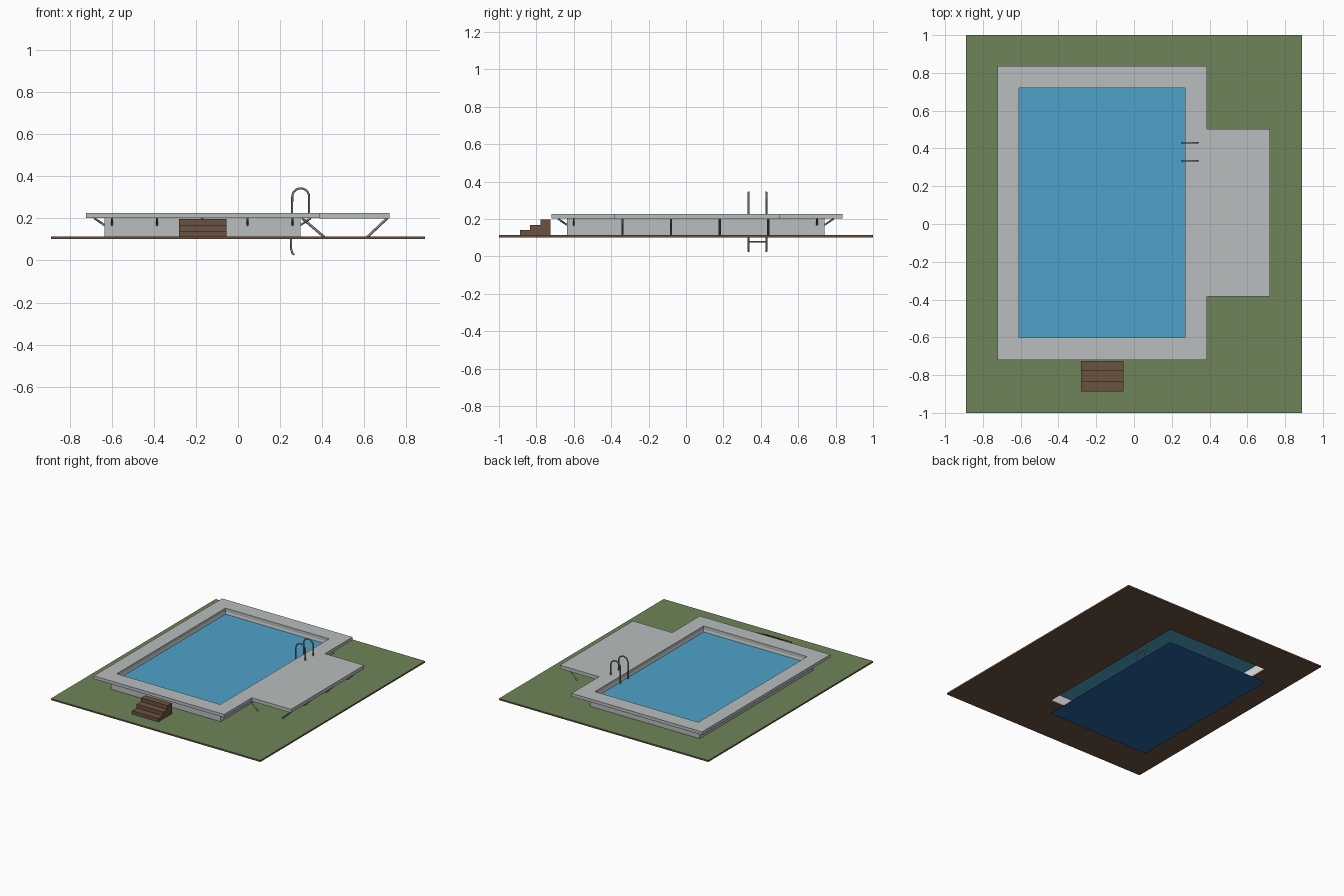
import bpy
import bmesh
from math import cos, pi, sin
from mathutils import Vector

if "Cube" in bpy.data.objects:
    bpy.data.objects.remove(bpy.data.objects["Cube"])


def material(name, r, g, b):
    """Flat material from display values, stored as linear."""
    col = [(c / 255) ** 2.2 for c in (r, g, b)] + [1]
    m = bpy.data.materials.new(name)
    m.use_nodes = True
    m.diffuse_color = col
    m.node_tree.nodes["Principled BSDF"].inputs["Base Color"].default_value = col
    return m


GRASS = material("grass green", 110, 131, 90)
EARTH = material("earth brown", 106, 83, 66)
STONE = material("deck grey", 184, 188, 189)
LINER = material("liner white", 225, 226, 226)
WATER = material("water blue", 78, 161, 200)
FLOOR = material("pool floor blue", 42, 100, 158)
METAL = material("metal grey", 135, 137, 138)


def finish(name, bm, *mats):
    bmesh.ops.recalc_face_normals(bm, faces=bm.faces)
    me = bpy.data.meshes.new(name)
    bm.to_mesh(me)
    bm.free()
    for m in mats:
        me.materials.append(m)
    ob = bpy.data.objects.new(name, me)
    bpy.context.collection.objects.link(ob)
    return ob


def corners(rect):
    x0, x1, y0, y1 = rect
    return [(x0, y0), (x1, y0), (x1, y1), (x0, y1)]


def ring(name, outer, inner, z0, z1, *mats):
    """Rectangular frame with a rectangular opening."""
    bm = bmesh.new()
    loops = [[bm.verts.new((x, y, z)) for x, y in corners(r)]
             for r, z in ((outer, z0), (outer, z1), (inner, z1), (inner, z0))]
    for k in range(4):
        a, b = loops[k], loops[(k + 1) % 4]
        for i in range(4):
            j = (i + 1) % 4
            bm.faces.new((a[i], a[j], b[j], b[i]))
    return finish(name, bm, *mats)


def prism(name, points, axis, depth, mat):
    """Extrude a flat outline along an axis; no depth leaves a sheet."""
    bm = bmesh.new()
    face = bm.faces.new([bm.verts.new(p) for p in points])
    if depth:
        ext = bmesh.ops.extrude_face_region(bm, geom=[face], use_keep_orig=True)
        moved = [g for g in ext["geom"] if isinstance(g, bmesh.types.BMVert)]
        bmesh.ops.translate(bm, verts=moved, vec=Vector(axis) * depth)
    return finish(name, bm, mat)


def slab(name, rect, z0, z1, mat):
    return prism(name, [(x, y, z0) for x, y in corners(rect)], (0, 0, 1), z1 - z0, mat)


def tube(name, path, radius, mat, res=2):
    """Round bar along a path, stored as a mesh."""
    cu = bpy.data.curves.new(name, "CURVE")
    cu.dimensions = "3D"
    cu.bevel_depth = radius
    cu.bevel_resolution = res
    cu.use_fill_caps = True
    sp = cu.splines.new("POLY")
    sp.points.add(len(path) - 1)
    for p, co in zip(sp.points, path):
        p.co = (*co, 1)
    tmp = bpy.data.objects.new(name + "_curve", cu)
    bpy.context.collection.objects.link(tmp)
    bpy.context.view_layer.update()
    dg = bpy.context.evaluated_depsgraph_get()
    me = bpy.data.meshes.new_from_object(tmp.evaluated_get(dg))
    bpy.data.objects.remove(tmp)
    me.materials.clear()
    me.materials.append(mat)
    ob = bpy.data.objects.new(name, me)
    bpy.context.collection.objects.link(ob)
    for p in me.polygons:
        p.use_smooth = len(p.vertices) == 4
    return ob


POOL = (-0.61, 0.27, -0.60, 0.72)
WALL = (-0.635, 0.297, -0.635, 0.74)
GROUND_TOP, DECK_BOTTOM, DECK_TOP = 0.114, 0.202, 0.226

# Lawn plate: grass on top, earth elsewhere
lawn = ring("lawn", (-0.89, 0.89, -1, 1), POOL, 0.102, GROUND_TOP, EARTH, GRASS)
for f in lawn.data.polygons:
    f.material_index = int(f.normal.z > 0.5)

# Pool shell, water and deck
wall = ring("pool_wall", WALL, POOL, GROUND_TOP, DECK_BOTTOM, STONE, LINER)
for f in wall.data.polygons:
    inward = Vector((-0.17, 0.06, f.center.z)) - f.center
    f.material_index = int(abs(f.normal.z) < 0.5 and f.normal.dot(inward) > 0)
slab("pool_floor", POOL, 0, 0, FLOOR)
slab("water", POOL, 0.18, 0.18, WATER)
ring("pool_deck", (-0.722, 0.387, -0.72, 0.837), POOL, DECK_BOTTOM, DECK_TOP, STONE)
slab("side_deck", (0.387, 0.72, -0.385, 0.503), 0.199, DECK_TOP, STONE)

# Entry steps as one stepped profile
profile = [(-0.725, GROUND_TOP), (-0.888, GROUND_TOP)]
for i in range(3):
    top = 0.141 + 0.028 * i
    front = -0.888 + 0.055 * i
    profile += [(front, top), (front + 0.055, top)]
profile[-1] = (-0.725, profile[-1][1])
prism("entry_steps", [(-0.28, y, z) for y, z in profile], (1, 0, 0), 0.225, EARTH)


# Short diagonal brackets under the deck overhang
def bracket(x, y, dx, dy):
    tube("deck_bracket", [(x, y, 0.168), (x + dx * 0.05, y + dy * 0.05, DECK_BOTTOM)],
         0.005, METAL, 0)


for i in range(5):
    x = -0.60 + 0.215 * i
    bracket(x, WALL[2], 0, -1)
    bracket(x, WALL[3], 0, 1)
rows = [-0.60 + 0.26 * i for i in range(6)]
for y in rows:
    bracket(WALL[0], y, -1, 0)
for y in (rows[0], rows[-1]):
    bracket(WALL[1], y, 1, 0)

# Long diagonal struts carrying the side deck
for y in rows[1:5]:
    for top_x, foot_x in ((0.305, 0.41), (0.71, 0.615)):
        tube("side_deck_strut", [(top_x, y, 0.201), (foot_x, y, 0.112)], 0.006, METAL, 0)

# Ladder with two arched rails and rungs
RAILS = (0.335, 0.43)
arch = [(0.298 + 0.04 * cos(a), 0.303 + 0.04 * sin(a))
        for a in (pi * i / 12 for i in range(13))]
side = ([(0.338, DECK_TOP - 0.004)] + arch
        + [(0.257, 0.20), (0.252, 0.10), (0.253, 0.055), (0.258, 0.036), (0.268, 0.027)])
for y in RAILS:
    tube("ladder_rail", [(x, y, z) for x, z in side], 0.005, METAL)
for z in (0.078, 0.13):
    tube("ladder_rung", [(0.252, y, z) for y in RAILS], 0.004, METAL)
